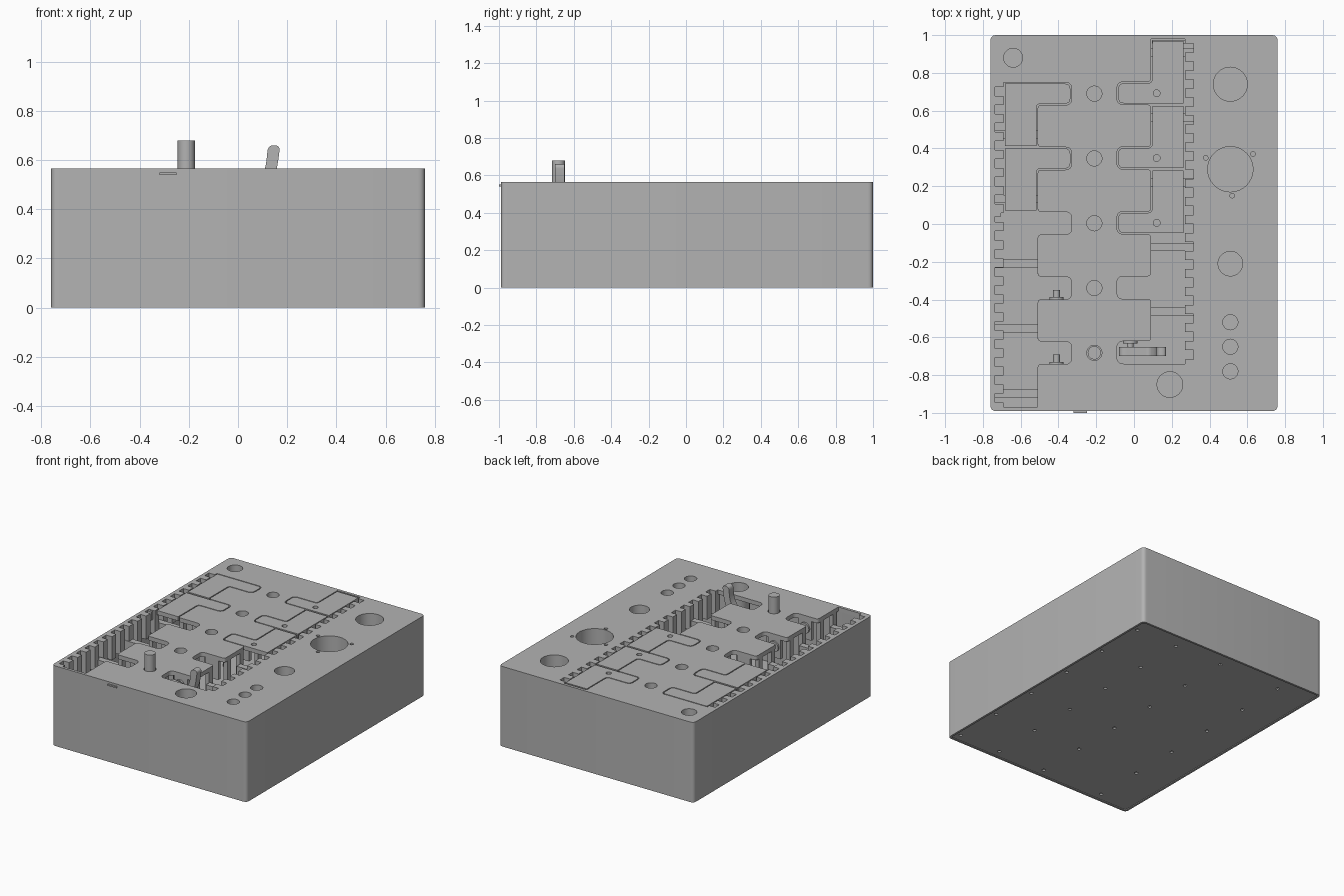
import bpy, bmesh, math
from mathutils import Matrix, Vector

cube = bpy.data.objects.get("Cube")
if cube:
    bpy.data.objects.remove(cube, do_unlink=True)

GREY = (0.45, 0.45, 0.45, 1)
mat = bpy.data.materials.new("plain_grey")
mat.use_nodes = True
mat.diffuse_color = GREY
mat.node_tree.nodes["Principled BSDF"].inputs["Base Color"].default_value = GREY

TOP, LID = 0.565, 0.535      # upper and lower face of the lid
PITCH, TAB = 0.343, 0.12     # spacing and width of the tab pockets
FIRST = 0.75                 # top edge of the first pocket


def circle(x, y, r, n=32):
    return [(x + r * math.cos(2 * math.pi * i / n), y + r * math.sin(2 * math.pi * i / n)) for i in range(n)]


def rounded(points):
    """Outline from (x, y) or (x, y, radius) corners."""
    out = []
    for i, p in enumerate(points):
        c = Vector(p[:2])
        if len(p) < 3:
            out.append(tuple(c))
            continue
        a = Vector(points[i - 1][:2]) - c
        b = Vector(points[(i + 1) % len(points)][:2]) - c
        a, b = c + a.normalized() * p[2], c + b.normalized() * p[2]
        for k in range(6):
            t = k / 5
            out.append(tuple(a * (1 - t) ** 2 + c * 2 * t * (1 - t) + b * t * t))
    return out


def rect(x0, x1, y0, y1, r=0.0):
    corners = [(x0, y0), (x1, y0), (x1, y1), (x0, y1)]
    return rounded([(x, y, r) for x, y in corners]) if r else corners


def slab(name, loops, z0, z1, upright=False):
    """Extruded outline; loops after the first are holes."""
    cu = bpy.data.curves.new(name, "CURVE")
    cu.dimensions, cu.fill_mode, cu.extrude = "2D", "BOTH", (z1 - z0) / 2
    for loop in loops:
        s = cu.splines.new("POLY")
        s.points.add(len(loop) - 1)
        for pt, (x, y) in zip(s.points, loop):
            pt.co = (x, y, 0, 1)
        s.use_cyclic_u = True
    tmp = bpy.data.objects.new("outline", cu)
    bpy.context.collection.objects.link(tmp)
    dg = bpy.context.evaluated_depsgraph_get()
    me = bpy.data.meshes.new_from_object(tmp.evaluated_get(dg))
    bpy.data.objects.remove(tmp, do_unlink=True)
    bpy.data.curves.remove(cu)
    me.transform(Matrix.Translation((0, 0, (z0 + z1) / 2)))
    if upright:
        me.transform(Matrix.Rotation(math.pi / 2, 4, "X"))
    bm = bmesh.new()
    bm.from_mesh(me)
    bmesh.ops.remove_doubles(bm, verts=bm.verts, dist=1e-5)
    bmesh.ops.recalc_face_normals(bm, faces=bm.faces)
    bm.to_mesh(me)
    bm.free()
    me.materials.clear()
    me.materials.append(mat)
    ob = bpy.data.objects.new(name, me)
    bpy.context.collection.objects.link(ob)
    bpy.ops.object.select_all(action="DESELECT")
    ob.select_set(True)
    bpy.context.view_layer.objects.active = ob
    bpy.ops.object.shade_smooth_by_angle(angle=math.radians(32))
    return ob


def turned(loop):
    """Half turn about the middle of the mechanism."""
    return [(-0.42 - x, 0.01 - y) for x, y in loop]


def both(name, loop, z0, z1):
    slab("right_" + name, [loop], z0, z1)
    slab("left_" + name, [turned(loop)], z0, z1)


# Pocket outline: tabs on the inner side, comb slots on the outer side
BODY, TIP, COMB, SLOT, END = -0.51, -0.33, -0.69, -0.735, -0.97
tops = [FIRST - PITCH * i for i in range(5)]
pocket = [(COMB, FIRST)]
for i, t in enumerate(tops):
    if i:
        pocket.append((BODY, t, 0.02))
    pocket += [(TIP, t, 0.035), (TIP, t - TAB, 0.035), (BODY, t - TAB, 0.02)]
pocket += [(BODY, END), (COMB, END)]
step = (FIRST - END) / 18
slots = [END + step * (i + 0.25) for i in range(18)]
for y in slots:
    pocket += [(COMB, y), (SLOT, y), (SLOT, y + step / 2), (COMB, y + step / 2)]
pocket = rounded(pocket)

# Round openings in the lid
wells = [(0.51, 0.74, 0.09), (0.51, 0.29, 0.12), (0.51, -0.21, 0.065), (0.19, -0.85, 0.068), (-0.64, 0.88, 0.05)]
wells += [(0.51, y, 0.04) for y in (-0.52, -0.65, -0.78)]
wells += [(-0.21, t - TAB / 2, 0.04) for t in tops]
screws = [(0.38, 0.35, 0.012), (0.63, 0.37, 0.012), (0.52, 0.15, 0.012)]

# Casing: walls, lid and base
outer = rect(-0.76, 0.76, -0.99, 1.0, 0.03)
inner = rect(-0.745, 0.745, -0.975, 0.985, 0.02)
slab("casing_walls", [outer, inner], 0, LID)
slab("lid", [outer, pocket, turned(pocket)] + [circle(*w) for w in wells + screws], LID, TOP)
base_screws = [circle(x, y, 0.012, 12) for x in (0.71, 0.38, 0, -0.49) for y in (0.88, 0.52, 0.16, -0.2, -0.56, -0.92)]
slab("base_plate", [inner] + base_screws, 0.005, 0.016)
slab("inner_floor", [inner], 0.016, 0.03)

# Cups below the round openings
for x, y, r in wells:
    slab("cup_wall", [circle(x, y, r + 0.008), circle(x, y, r)], 0.36, LID)
    slab("cup_floor", [circle(x, y, r + 0.008)], 0.35, 0.36)
for x, y, r in screws:
    slab("screw_seat", [circle(x, y, r)], LID, LID + 0.01)

# Flush key plates filling part of the pockets
G = 0.007


def key(t):
    low = t - PITCH
    return rounded([(COMB + G, t - G), (TIP - G, t - G, 0.03), (TIP - G, t - TAB + G, 0.03),
                    (BODY - G, t - TAB + G, 0.025), (BODY - G, low + G), (COMB + G, low + G)])


for t in tops[:2]:
    slab("right_key_plate", [key(t)], LID, TOP)
for t in tops[2:]:
    hole = circle(0.12, 0.01 - t + TAB / 2, 0.018, 16)
    slab("left_key_plate", [turned(key(t)), hole], LID, TOP)

# Comb teeth, backing walls, cross bars and hanging brackets
for y in slots:
    both("comb_tooth", rect(SLOT, COMB, y + step / 2, y + step), 0.4, LID)
slab("comb_backing", [turned(rect(-0.745, SLOT, END, FIRST))], 0.4, LID)
for t in tops:
    y = t - 0.275
    both("cross_bar", rect(SLOT, BODY, y - 0.022, y + 0.022), 0.03, 0.46)
    both("bracket", rect(-0.46, -0.36, t - TAB - 0.025, t - TAB), 0.4, LID)
    for d in (0.17, 0.31):
        both("pillar", rect(BODY, BODY + 0.03, t - d - 0.02, t - d + 0.02), 0.03, LID)

# Pivot studs on the brackets
def stud(x, y, way):
    for r, length in ((0.038, 0.012), (0.018, 0.05)):
        a, b = sorted((-y, -y - way * length))
        slab("pivot_stud", [circle(x, 0.48, r, 20)], a, b, upright=True)


stud(-0.41, tops[3] - TAB, 1)
stud(-0.41, tops[4] - TAB, 1)
stud(-0.02, -0.62, -1)

# Curved lever and upright pin
lever = rounded([(-0.08, 0.43, 0.045), (0.1, 0.43, 0.04), (0.155, 0.54, 0.05), (0.172, 0.66, 0.024),
                 (0.122, 0.66, 0.024), (0.112, 0.56, 0.04), (0.08, 0.51, 0.02), (-0.08, 0.53, 0.045)])
slab("lever", [lever], 0.65, 0.70, upright=True)
slab("pin", [circle(-0.21, tops[4] - TAB / 2, 0.035)], 0.36, 0.68)

# Small catch on the front, stop at the back and block beside the comb
slab("front_catch", [rect(-0.32, -0.25, -1.0, -0.985)], 0.54, 0.55)
slab("back_stop", [rect(0.095, 0.27, 0.955, 0.975)], 0.5, LID)
slab("comb_block", [rect(-0.735, -0.705, 0.04, 0.07)], 0.5, 0.56)
